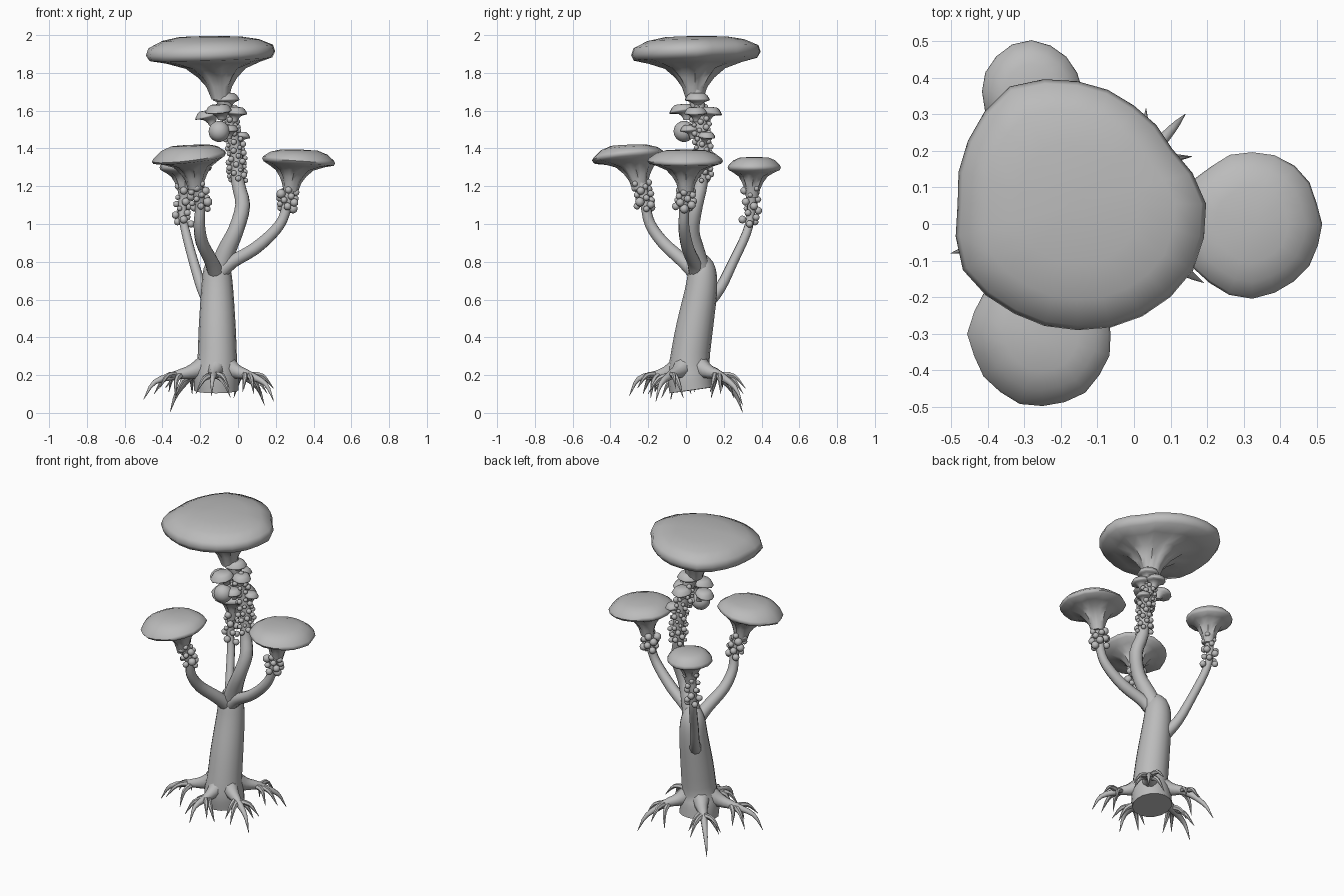
import bpy, bmesh, math, random
from mathutils import Vector

random.seed(4)
if "Cube" in bpy.data.objects:
    bpy.data.objects.remove(bpy.data.objects["Cube"])

grey = bpy.data.materials.new("plain_grey")
grey.use_nodes = True
COLOUR = (0.5, 0.5, 0.5, 1)
grey.diffuse_color = COLOUR
grey.node_tree.nodes["Principled BSDF"].inputs["Base Color"].default_value = COLOUR


def finish(bm, name, angle=50):
    bmesh.ops.recalc_face_normals(bm, faces=bm.faces)
    mesh = bpy.data.meshes.new(name)
    bm.to_mesh(mesh)
    bm.free()
    mesh.materials.append(grey)
    ob = bpy.data.objects.new(name, mesh)
    bpy.context.collection.objects.link(ob)
    bpy.ops.object.select_all(action='DESELECT')
    ob.select_set(True)
    bpy.context.view_layer.objects.active = ob
    bpy.ops.object.shade_smooth_by_angle(angle=math.radians(angle))
    return ob


def skin(bm, rings):
    """Bridge successive rings of points and cap both ends."""
    loops = [[bm.verts.new(p) for p in ring] for ring in rings]
    for a, b in zip(loops, loops[1:]):
        for i in range(len(a)):
            j = (i + 1) % len(a)
            bm.faces.new((a[i], a[j], b[j], b[i]))
    bm.faces.new(loops[0][::-1])
    bm.faces.new(loops[-1])


def smooth_path(points, steps):
    """Catmull-Rom through (x, y, z, radius) points."""
    pts = [Vector(p) for p in points]
    pts = [2 * pts[0] - pts[1]] + pts + [2 * pts[-1] - pts[-2]]
    out = []
    for a, b, c, d in zip(pts, pts[1:], pts[2:], pts[3:]):
        for s in range(steps):
            t = s / steps
            out.append(0.5 * (2 * b + (c - a) * t + (2 * a - 5 * b + 4 * c - d) * t * t
                              + (3 * b - a - 3 * c + d) * t ** 3))
    return out + [pts[-2]]


def tube(bm, points, sides=10, steps=3):
    path = smooth_path(points, steps)
    rings, u = [], None
    for i, p in enumerate(path):
        tangent = (path[min(i + 1, len(path) - 1)] - path[max(i - 1, 0)]).to_3d().normalized()
        u = u or (Vector((1, 0, 0)) if abs(tangent.x) < 0.8 else Vector((0, 1, 0)))
        u = (u - tangent * u.dot(tangent)).normalized()
        v = tangent.cross(u)
        rings.append([p.to_3d() + max(p.w, 0.001) * (u * math.cos(k) + v * math.sin(k))
                      for k in (math.tau * j / sides for j in range(sides))])
    skin(bm, rings)


# Trunk with a flared foot
bm = bmesh.new()
tube(bm, [(-.115, .03, .12, .118), (-.115, .02, .2, .118), (-.11, .02, .28, .105),
          (-.11, .045, .45, .098), (-.11, .08, .65, .085), (-.11, .085, .76, .072),
          (-.1, .07, .82, .045)], 16)
finish(bm, "trunk")

# Branches rising to each cap
branches = {
    "top_branch": [(-.11, .085, .72, .06), (-.06, .05, .86, .05), (-.01, .03, .97, .042),
                   (.025, .05, 1.1, .04), (0, .08, 1.22, .036), (-.01, .09, 1.38, .034),
                   (-.05, .075, 1.55, .034), (-.09, .045, 1.72, .045)],
    "left_branch": [(-.1, .06, .74, .045), (-.03, .04, .8, .036), (.09, .01, .87, .034),
                    (.2, -.01, .97, .03), (.25, -.01, 1.06, .027), (.275, 0, 1.2, .035)],
    "front_branch": [(-.11, .07, .72, .045), (-.14, -.01, .8, .038), (-.19, -.12, .9, .034),
                     (-.205, -.19, 1.0, .03), (-.2, -.215, 1.1, .027), (-.22, -.24, 1.22, .035)],
    "back_branch": [(-.14, .1, .57, .04), (-.19, .18, .66, .03), (-.235, .25, .8, .026),
                    (-.275, .32, .95, .024), (-.295, .345, 1.06, .022), (-.28, .35, 1.2, .03)],
}
for name, points in branches.items():
    bm = bmesh.new()
    tube(bm, points)
    finish(bm, name)

# Roots: arched main roots that split into drooping tips
root_tips = [(-.5, -.08, .07), (.14, .3, .04), (.19, -.16, .06), (-.14, -.3, .09), (-.36, .3, .003)]
base = Vector((-.11, .02, .22))
bm = bmesh.new()
for tip in root_tips:
    end = Vector(tip)
    reach = end - base
    side = Vector((-reach.y, reach.x, 0)).normalized()
    knee = Vector((base.x + reach.x * .55, base.y + reach.y * .55, .2))
    start = base + Vector((reach.x, reach.y, 0)) * .1 + Vector((0, 0, .04))
    mid = base + Vector((reach.x, reach.y, 0)) * .33
    tube(bm, [(*start, .07), (*mid, .04), (*knee, .024),
              (*(base.lerp(end, .85) + Vector((0, 0, .07))), .013), (*end, .001)], 8)
    for s, along, droop in ((-1, .8, .1), (1, .84, .07), (1, .62, .12), (-1, .6, .09)):
        stop = base + Vector((reach.x, reach.y, 0)) * along + side * s * .09
        stop.z = .2 - droop
        bend = knee.lerp(stop, .55) + Vector((0, 0, .035))
        origin = knee.lerp(mid, .3 if along < .7 else 0)
        tube(bm, [(*origin, .018), (*bend, .013), (*stop, .001)], 6)
finish(bm, "roots")


def cap(name, neck, neck_r, centre, outline, lip, dome, tilt=(0, 0), sides=24, jitter=0):
    """Funnel from neck to a wide rim, then a shallow dome."""
    neck, centre = Vector(neck), Vector(centre)
    rise = centre.z - neck.z
    wobble = [1 + random.uniform(-jitter, jitter) for _ in range(sides)]
    # (radius share, height, how far toward the rim centre, pleat depth)
    profile = [(0, 0, 0, 0), (.06, .3, .1, .08), (.16, .52, .25, .12), (.33, .74, .45, .12),
               (.65, .88, .75, .05), (.94, .97, 1, .01)]
    levels = [(f, neck.z + rise * h, m, p) for f, h, m, p in profile]
    levels += [(1, centre.z + lip * .4, 1, 0), (.96, centre.z + lip, 1, 0),
               (.72, centre.z + lip + dome * .6, 1, 0), (.4, centre.z + lip + dome * .93, 1, 0),
               (.08, centre.z + lip + dome, 1, 0)]
    rings = []
    for share, z, move, pleat in levels:
        c = neck.lerp(centre, move)
        ring = []
        for i in range(sides):
            a = math.tau * i / sides
            k = i * len(outline) / sides
            lo = int(k)
            rim = outline[lo] + (outline[(lo + 1) % len(outline)] - outline[lo]) * (k - lo)
            r = neck_r + (rim * wobble[i] - neck_r) * share
            r *= 1 + pleat * math.cos(8 * a)
            if share == .08:
                r = rim * share
            x, y = r * math.cos(a), r * math.sin(a)
            ring.append((c.x + x, c.y + y, z + (x * tilt[0] + y * tilt[1]) * share))
        rings.append(ring)
    bm = bmesh.new()
    skin(bm, rings)
    return finish(bm, name, 60)


cap("top_cap", (-.095, .045, 1.66), .045, (-.155, .055, 1.88),
    [.352, .30, .31, .335, .37, .345, .327, .361, .346, .345, .355, .365], .06, .055, (.03, .03))
cap("left_cap", (.28, 0, 1.17), .038, (.323, 0, 1.325), [.187, .2, .195, .2], .022, .047,
    (-.07, 0), 20, .03)
cap("front_cap", (-.225, -.245, 1.18), .038, (-.25, -.3, 1.345), [.19, .19, .2, .2], .022, .052,
    (.12, .09), 20, .03)
cap("back_cap", (-.28, .35, 1.14), .032, (-.28, .362, 1.29), [.138], .02, .045,
    (0, 0), 16, .03)

# Small bracket caps crowded under the top cap
brackets = [(-.1, -.02, 1.61, .07), (-.17, .05, 1.58, .06), (-.01, .05, 1.6, .06),
            (-.06, .13, 1.6, .06), (-.06, .06, 1.67, .07), (.02, .11, 1.475, .045),
            (-.05, .02, 1.51, .05)]
for i, (x, y, z, r) in enumerate(brackets):
    cap(f"bracket_cap_{i + 1}", (x * .7 - .015, y * .7 + .02, z - .06), r * .3, (x, y, z - .015),
        [r], .008, r * .45, ((x + .05) * -2, (y - .06) * -2), 10, .06)


def ball(bm, centre, radius, detail=1):
    made = bmesh.ops.create_icosphere(bm, subdivisions=detail, radius=radius)
    bmesh.ops.translate(bm, vec=centre, verts=made["verts"])


bm = bmesh.new()
ball(bm, (-.1, -.01, 1.49), .056, 3)
finish(bm, "round_bulb")

# Berry clusters hugging the upper stems
clusters = [("top_branch", 1.23, 1.62, 70, .036, .014), ("left_branch", 1.08, 1.18, 16, .03, .02),
            ("front_branch", 1.08, 1.22, 20, .03, .02), ("back_branch", 1.0, 1.2, 18, .027, .018)]
for name, low, high, count, away, size in clusters:
    path = smooth_path(branches[name], 8)
    bm = bmesh.new()
    for i in range(count):
        z = low + (high - low) * i / (count - 1)
        p = min(path, key=lambda q: abs(q.z - z))
        a = i * 2.4
        r = size * random.uniform(.75, 1.25)
        d = away + r * random.uniform(.2, .8)
        ball(bm, (p.x + d * math.cos(a), p.y + d * math.sin(a), z), r, 2)
    finish(bm, name.replace("branch", "berries"), 60)
